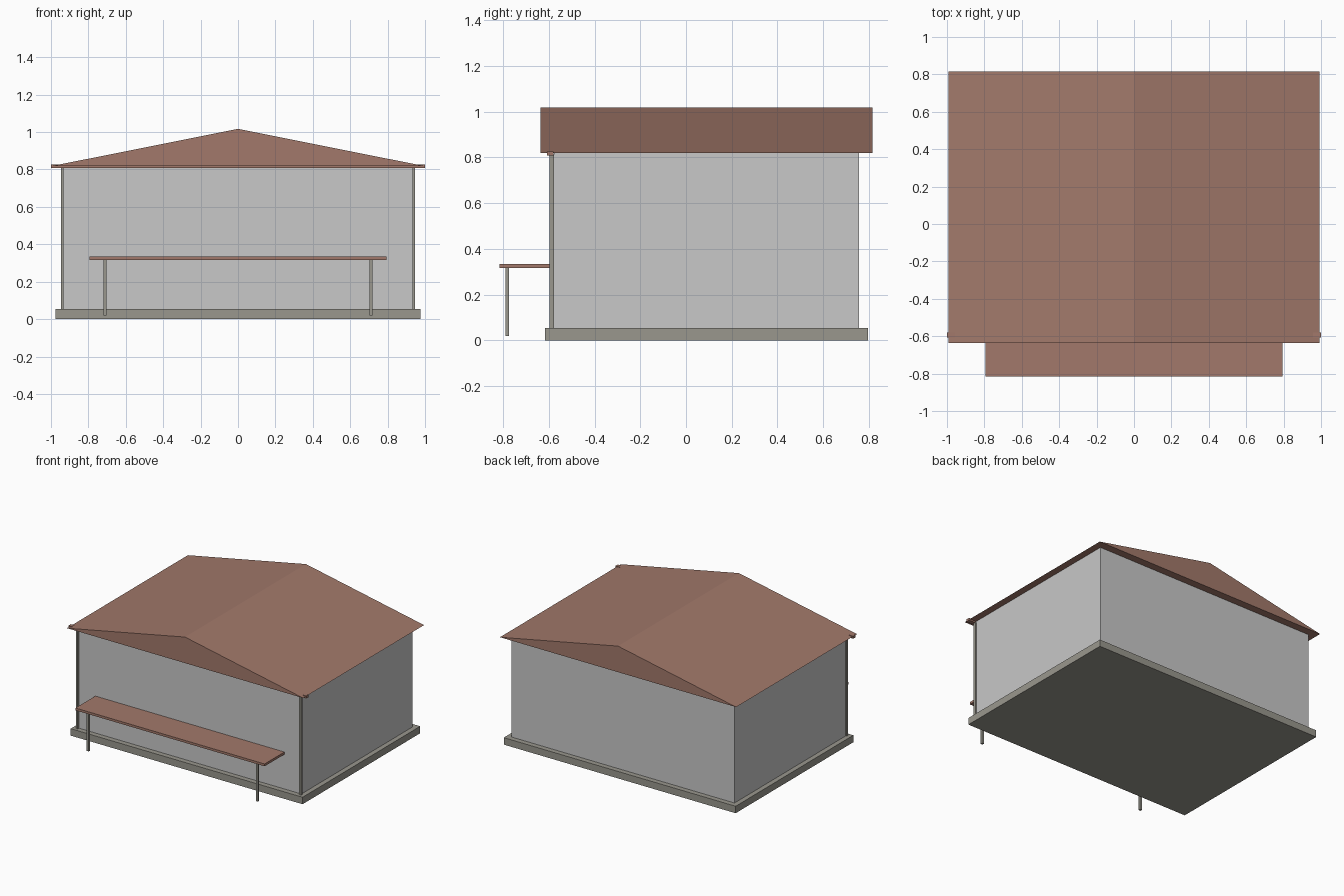
import bpy, bmesh

if "Cube" in bpy.data.objects:
    bpy.data.objects.remove(bpy.data.objects["Cube"])


def material(name, color):
    m = bpy.data.materials.new(name)
    m.diffuse_color = (*color, 1)
    m.use_nodes = True
    m.node_tree.nodes["Principled BSDF"].inputs["Base Color"].default_value = m.diffuse_color
    return m


wall_grey = material("wall grey", (0.58, 0.58, 0.58))
stone_grey = material("stone grey", (0.32, 0.31, 0.27))
roof_brown = material("roof brown", (0.36, 0.19, 0.145))


def finish(name, bm, mat):
    bmesh.ops.recalc_face_normals(bm, faces=bm.faces)
    mesh = bpy.data.meshes.new(name)
    bm.to_mesh(mesh)
    bm.free()
    mesh.materials.append(mat)
    ob = bpy.data.objects.new(name, mesh)
    bpy.context.collection.objects.link(ob)


def box(name, x, y, z, mat):
    """Box from (min, max) ranges on each axis."""
    bm = bmesh.new()
    bmesh.ops.create_cube(bm, size=1)
    for v in bm.verts:
        for i, (lo, hi) in enumerate((x, y, z)):
            v.co[i] = hi if v.co[i] > 0 else lo
    finish(name, bm, mat)


# Plinth and wall block
box("plinth", (-0.975, 0.975), (-0.617, 0.796), (0, 0.053), stone_grey)
box("walls", (-0.938, 0.938), (-0.578, 0.757), (0.053, 0.822), wall_grey)

# Gable roof: triangular profile pushed back along y
bm = bmesh.new()
profile = [bm.verts.new((x, -0.636, z)) for x, z in ((-0.993, 0.819), (0.993, 0.819), (0, 1.017))]
face = bm.faces.new(profile)
ext = bmesh.ops.extrude_face_region(bm, geom=[face])["geom"]
bmesh.ops.translate(bm, vec=(0, 1.452, 0), verts=[g for g in ext if isinstance(g, bmesh.types.BMVert)])
if not face.is_valid or len(bm.faces) < 5:
    bm.faces.new(profile)
finish("roof", bm, roof_brown)

# Front beam under the eaves and the counter shelf
box("front_beam", (-1, 1), (-0.608, -0.58), (0.807, 0.826), roof_brown)
box("counter_shelf", (-0.795, 0.795), (-0.816, -0.578), (0.316, 0.334), roof_brown)

# Mirrored corner posts and shelf legs
for side, s in (("left", -1), ("right", 1)):
    box(f"{side}_corner_post", sorted((s * 0.932, s * 0.947)), (-0.596, -0.577), (0.053, 0.812), stone_grey)
    box(f"{side}_shelf_leg", sorted((s * 0.703, s * 0.720)), (-0.790, -0.774), (0.018, 0.318), stone_grey)
